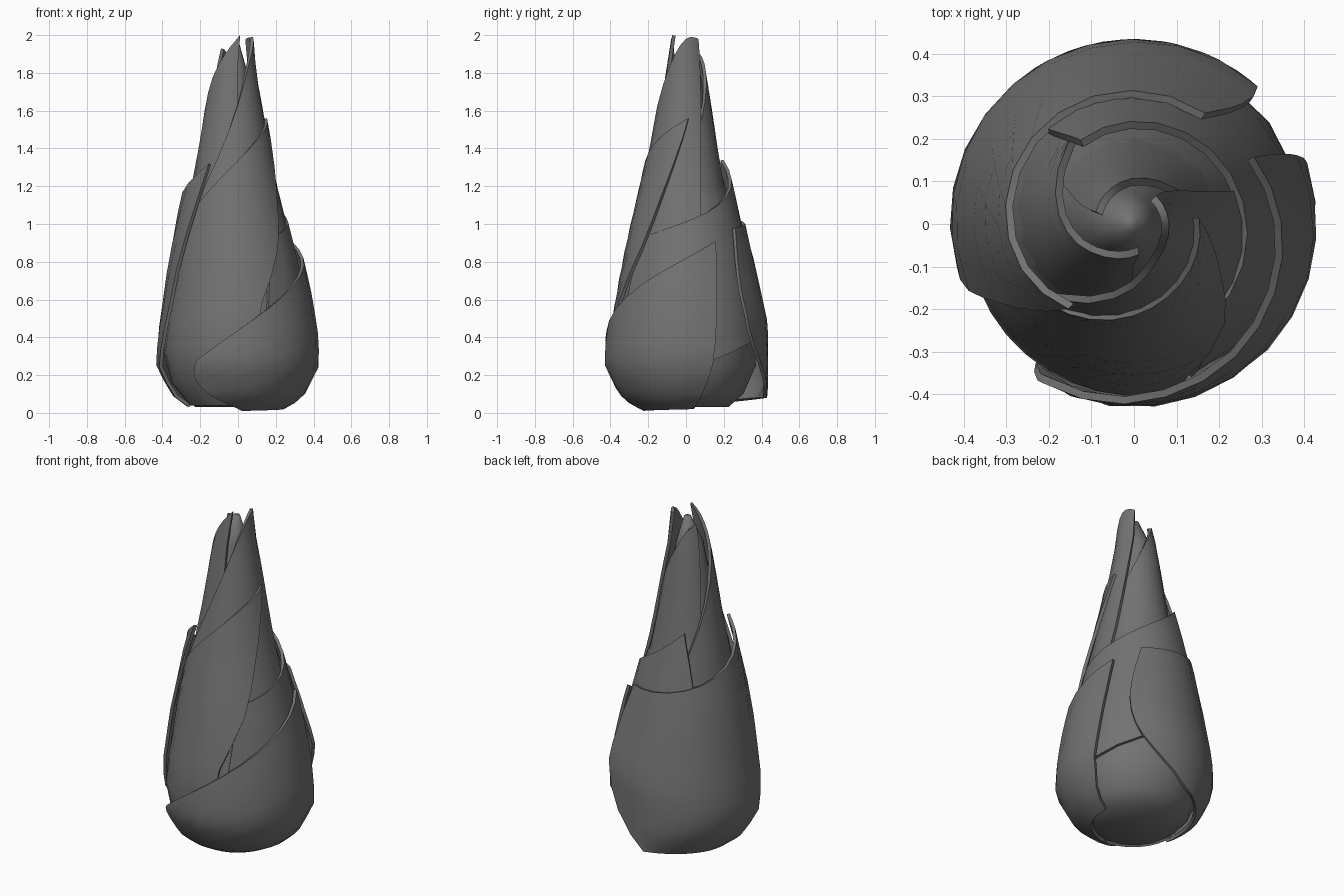
import bpy, math

if "Cube" in bpy.data.objects:
    bpy.data.objects.remove(bpy.data.objects["Cube"], do_unlink=True)

grey = bpy.data.materials.new("dull grey")
grey.use_nodes = True
grey.diffuse_color = (0.17, 0.17, 0.17, 1)
grey.node_tree.nodes["Principled BSDF"].inputs["Base Color"].default_value = grey.diffuse_color

# Outer radius of the bud at each height
PROFILE = [(0, .2), (.05, .29), (.1, .345), (.25, .42), (.4, .415), (.6, .385), (.8, .35),
           (1, .305), (1.2, .258), (1.4, .213), (1.6, .175), (1.8, .135), (2, .095)]
WIDEST = 0.435


def radius(z):
    for (z0, r0), (z1, r1) in zip(PROFILE, PROFILE[1:]):
        if z <= z1:
            return r0 + (r1 - r0) * (z - z0) / (z1 - z0)
    return PROFILE[-1][1]


def lean(z):
    """The upper half leans a little to one side, then the tip comes back."""
    return -0.025 * min(1, max(0, (z - .6) / .6)) + 0.1 * max(0, z - 1.8)


def spline(rows, t):
    """Smooth curve through the rows, t from 0 to 1."""
    s = t * (len(rows) - 1)
    i = min(int(s), len(rows) - 2)
    f = s - i
    a, b, c, d = (rows[min(max(i + k, 0), len(rows) - 1)] for k in (-1, 0, 1, 2))
    return [q + f * (r - p + f * (2 * p - 5 * q + 4 * r - e + f * (3 * (q - r) + e - p))) / 2
            for p, q, r, e in zip(a, b, c, d)]


def make_object(name, verts, faces):
    mesh = bpy.data.meshes.new(name)
    mesh.from_pydata(verts, [], faces)
    mesh.materials.append(grey)
    obj = bpy.data.objects.new(name, mesh)
    bpy.context.collection.objects.link(obj)
    bpy.ops.object.select_all(action='DESELECT')
    obj.select_set(True)
    bpy.context.view_layer.objects.active = obj
    return obj


def leaf(name, rows, tail, tip, arch=0, foot=0, cols=11, steps=10):
    """Wrapped sheath. Each row: start angle, start height, end angle, end height.
    tail and tip scale the radius at the two ends; foot flares the low start corner."""
    verts = []
    for j in range(steps + 1):
        v = j / steps
        a0, z0, a1, z1 = spline(rows, v)
        for i in range(cols + 1):
            u = i / cols
            z = z0 + (z1 - z0) * u + arch * v ** 3 * math.sin(math.pi * u)
            z = min(2, max(.01, z))
            ang = math.radians(a0 + (a1 - a0) * u)
            flare = foot * ((1 - v) * (1 - u)) ** 2
            r = min(WIDEST, radius(z) * (tail + (tip - tail) * u + flare))
            verts.append((r * math.cos(ang) + lean(z), r * math.sin(ang), z))
    w = cols + 1
    faces = [(j * w + i, j * w + i + 1, j * w + w + i + 1, j * w + w + i)
             for j in range(steps) for i in range(cols)]
    obj = make_object(name, verts, faces)
    mod = obj.modifiers.new("thickness", 'SOLIDIFY')
    mod.thickness = 0.018
    mod.offset = -1
    bpy.ops.object.modifier_apply(modifier=mod.name)
    bpy.ops.object.shade_smooth_by_angle(angle=math.radians(50))


# Solid heart of the bud
SIDES = 16
heights = [.03] + [z for z, r in PROFILE[2:-1]] + [1.95]
ring_verts = []
for z in heights:
    r = radius(z) * (.88 - .4 * max(0, z - 1)) - 1.5 * max(0, z - 1.8) ** 2
    for k in range(SIDES):
        ang = math.tau * k / SIDES
        ring_verts.append((r * math.cos(ang) + lean(z), r * math.sin(ang), z))
ring_faces = [(j * SIDES + k, j * SIDES + (k + 1) % SIDES,
               (j + 1) * SIDES + (k + 1) % SIDES, (j + 1) * SIDES + k)
              for j in range(len(heights) - 1) for k in range(SIDES)]
ring_faces.append(tuple(reversed(range(SIDES))))
ring_faces.append(tuple(range(len(ring_verts) - SIDES, len(ring_verts))))
make_object("heart", ring_verts, ring_faces)
bpy.ops.object.shade_smooth_by_angle(angle=math.radians(80))

# Outer sheaths
leaf("low_front_sheath", [(-85, .01, 10, .02), (-112, .08, 18, .2), (-125, .18, 24, .55),
                          (-120, .28, 28, .91)], 1.03, 1.03, .05)
leaf("back_sheath", [(92, .08, 187, .03), (60, .32, 192, .2), (48, .52, 202, .45),
                     (48, .76, 213, .85), (55, .98, 237, 1.32)], 1.03, 1.03, -.08, .3)
leaf("tall_front_sheath", [(180, .04, 290, .04), (186, .4, 286, .5), (200, .8, 313, .87),
                           (216, 1.05, 336, 1.23), (226, 1.12, 364, 1.56)], .94, .98, .06)
leaf("side_sheath", [(-75, .04, 130, .55), (-65, .5, 132, .7), (-55, .85, 130, 1.02),
                     (-50, .93, 117, 1.34)], .92, .98, -.05)

# Three inner sheaths, each overlapping the next, form the pointed tip
leaf("inner_left_sheath", [(90, .75, 265, .8), (90, .9, 275, 1.25), (96, 1, 280, 1.65),
                           (108, 1.08, 283, 2)], .93, .78, .2)
leaf("inner_front_sheath", [(205, .8, 375, .8), (212, .95, 380, 1.25), (220, 1.08, 392, 1.65),
                            (230, 1.2, 408, 1.98)], .91, .9, .28)
leaf("inner_back_sheath", [(-35, .8, 140, .8), (-32, .95, 145, 1.25), (-26, 1.08, 152, 1.6),
                           (-15, 1.2, 160, 1.93)], .84, .76, .2)
